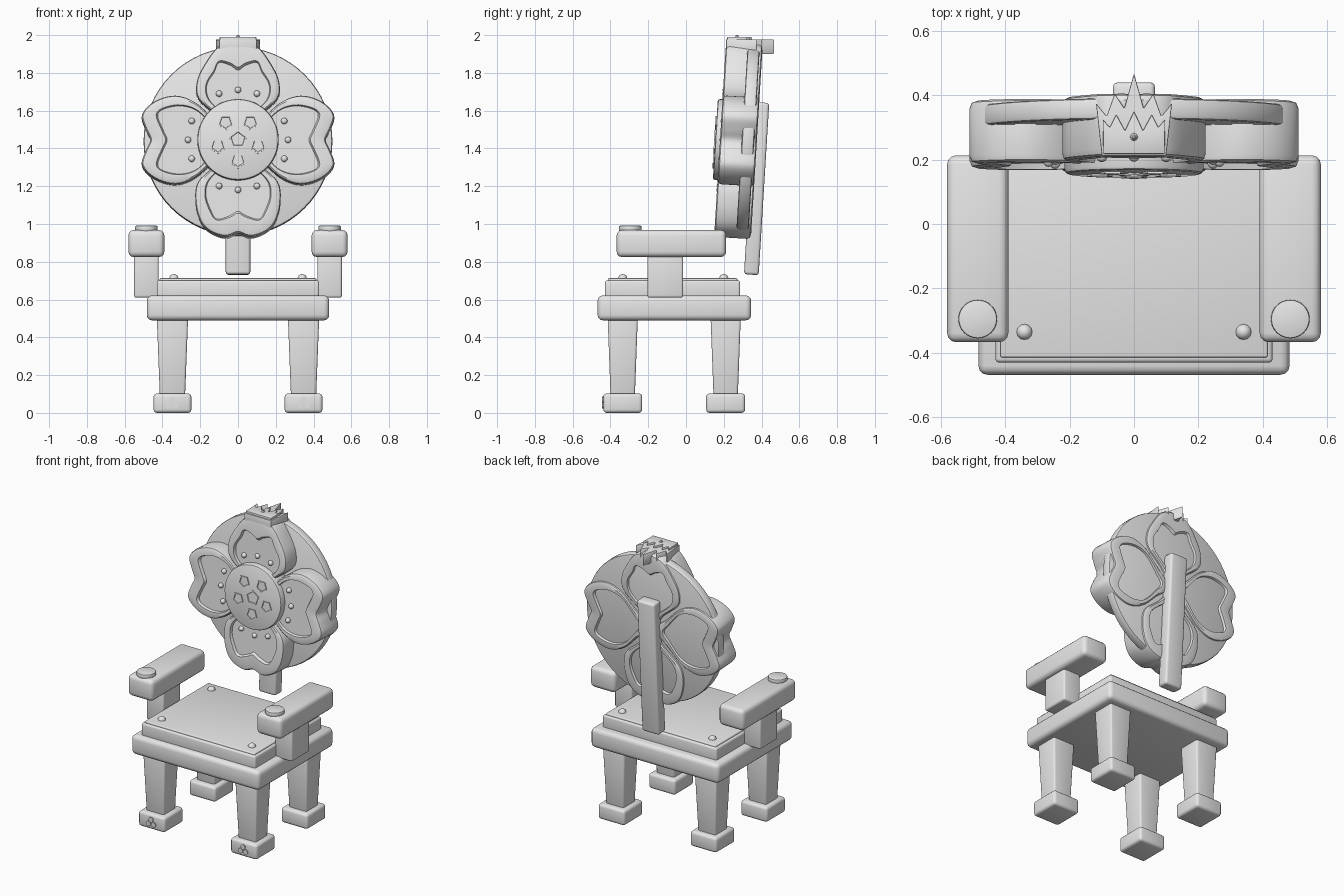
import bpy, bmesh, math
from mathutils import Matrix, Vector

if "Cube" in bpy.data.objects:
    bpy.data.objects.remove(bpy.data.objects["Cube"])

grey = bpy.data.materials.new("plain_grey")
grey.diffuse_color = (0.8, 0.8, 0.8, 1)
grey.use_nodes = True
grey.node_tree.nodes["Principled BSDF"].inputs["Base Color"].default_value = grey.diffuse_color

# Tilted frame shared by all backrest parts (local y is depth, negative = front)
TILT = Matrix.Translation((0, 0.28, 1.44)) @ Matrix.Rotation(math.radians(-3.5), 4, 'X')


def finish(name, bm, bevel=0, segs=3, matrix=None):
    """Bevel sharp edges, smooth by angle and link the object."""
    bmesh.ops.recalc_face_normals(bm, faces=bm.faces)
    if bevel:
        sharp = [e for e in bm.edges if len(e.link_faces) == 2 and e.calc_face_angle() > 0.7]
        bmesh.ops.bevel(bm, geom=sharp, offset=bevel, segments=segs, profile=0.5,
                        affect='EDGES', clamp_overlap=True)
    if matrix:
        bm.transform(matrix)
    me = bpy.data.meshes.new(name)
    bm.to_mesh(me)
    bm.free()
    me.materials.append(grey)
    me.shade_smooth()
    me.set_sharp_from_angle(angle=math.radians(32))
    ob = bpy.data.objects.new(name, me)
    bpy.context.collection.objects.link(ob)
    return ob


def box(name, x, y, z, bevel=0.015, taper=1.0, matrix=None):
    """Box from ranges; taper scales the bottom face."""
    bm = bmesh.new()
    bmesh.ops.create_cube(bm, size=1)
    c = Vector((sum(x) / 2, sum(y) / 2, sum(z) / 2))
    for v in bm.verts:
        k = taper if v.co.z < 0 else 1
        v.co = c + Vector((v.co.x * (x[1] - x[0]) * k, v.co.y * (y[1] - y[0]) * k,
                           v.co.z * (z[1] - z[0])))
    return finish(name, bm, bevel, matrix=matrix)


def disc(name, center, r, depth, axis='Z', sides=32, bevel=0, matrix=None, spin=0):
    bm = bmesh.new()
    m = Matrix.Translation(center)
    if axis == 'Y':
        m = m @ Matrix.Rotation(math.pi / 2, 4, 'X')
    m = m @ Matrix.Rotation(spin, 4, 'Z')
    bmesh.ops.create_cone(bm, cap_ends=True, segments=sides, radius1=r, radius2=r,
                          depth=depth, matrix=m)
    return finish(name, bm, bevel, 2, matrix)


def stud(name, center, r, matrix=None):
    bm = bmesh.new()
    bmesh.ops.create_uvsphere(bm, u_segments=12, v_segments=8, radius=r,
                              matrix=Matrix.Translation(center))
    return finish(name, bm, matrix=matrix)


def loft(bm, rings):
    """Skin closed rings of points and cap both ends."""
    vs = [[bm.verts.new(p) for p in ring] for ring in rings]
    n = len(vs[0])
    for a, b in zip(vs, vs[1:]):
        for i in range(n):
            bm.faces.new((a[i], a[(i + 1) % n], b[(i + 1) % n], b[i]))
    bm.faces.new(vs[0])
    bm.faces.new(vs[-1])


def smooth_outline(half, steps=5):
    """Mirror a half outline and round it with a closed spline."""
    pts = [Vector(p) for p in half]
    pts += [Vector((p[0], -p[1])) for p in half[-2:0:-1]]
    n, out = len(pts), []
    for i in range(n):
        a, b, c, d = (pts[(i + k) % n] for k in (-1, 0, 1, 2))
        for s in range(steps):
            t = s / steps
            out.append(0.5 * (2 * b + (c - a) * t + (2 * a - 5 * b + 4 * c - d) * t * t
                              + (3 * b - a - 3 * c + d) * t ** 3))
    return out


# Legs and feet
for sx in (-1, 1):
    for y, end in ((-0.335, "front"), (0.21, "back")):
        cx = sx * 0.347
        box(end + "_leg", (cx - .083, cx + .083), (y - .08, y + .08), (0.08, 0.51), .012, 0.8)
        box(end + "_foot", (cx - .1, cx + .1), (y - .103, y + .103), (0, 0.103), .018)
    # Trefoil on the front foot
    for dx, z in ((0, .069), (-.019, .039), (.019, .039)):
        disc("foot_trefoil", (sx * .347 + dx, -.439, z), .017, .012, 'Y', 10)

# Seat
box("seat_frame", (-.483, .483), (-.468, .345), (.49, .622), .028)
box("seat_cushion", (-.43, .43), (-.43, .287), (.6, .702), .012)
box("seat_panel", (-.415, .415), (-.414, .272), (.69, .713), .006)
for sx in (-1, 1):
    for y in (-.335, .2):
        stud("seat_stud", (sx * .34, y, .71), .025)

# Armrests
for sx in (-1, 1):
    box("arm_support", sorted((sx * .42, sx * .55)), (-.205, -.015), (.61, .85), .012)
    box("armrest", sorted((sx * .39, sx * .58)), (-.367, .213), (.825, .968), .028)
    disc("arm_disc", (sx * .485, -.295, .976), .06, .03, bevel=.006)

# Back post and round back plate
box("back_post", (-.065, .065), (.07, .148), (-.703, .21), .015, matrix=TILT)
disc("back_plate", (0, .048, 0), .5, .065, 'Y', 64, .012, TILT)

# Petals: half outlines as (distance from centre, half width)
base = [(.02, 0), (.12, .1)]
inner_base = [(.09, 0), (.13, .06), (.21, .15)]
side = (base + [(.22, .195), (.33, .235), (.44, .205), (.508, .135), (.49, .06), (.465, 0)],
        inner_base + [(.3, .18), (.39, .165), (.425, .13), (.395, .05), (.375, 0)])
top = (base + [(.22, .21), (.32, .215), (.42, .165), (.49, .11), (.52, .05), (.525, 0)],
       inner_base + [(.29, .165), (.36, .125), (.41, .1), (.395, .04), (.37, 0)])
bottom = (base + [(.22, .21), (.33, .225), (.43, .2), (.485, .15), (.515, .07), (.495, 0)],
          inner_base + [(.29, .17), (.37, .145), (.42, .11), (.4, .04), (.378, 0)])
# Loft sections: blend from outer to inner outline, and depth
sections = [(1, -.082), (.9, -.1), (.3, -.1), (.08, -.094), (0, -.078),
            (0, .073), (.08, .089), (.3, .095), (.9, .095), (1, .077)]
for k, (name, shape) in enumerate((("right", side), ("top", top), ("left", side), ("bottom", bottom))):
    outer, inner = (smooth_outline(h) for h in shape)
    turn = TILT @ Matrix.Rotation(-k * math.pi / 2, 4, 'Y')
    bm = bmesh.new()
    loft(bm, [[(p.x, y, p.y) for p in (o.lerp(i, t) for o, i in zip(outer, inner))]
              for t, y in sections])
    finish(name + "_petal", bm, matrix=turn)
    for r, w in ((.245, .1), (.265, 0), (.245, -.1)):
        stud("petal_stud", (r, -.086, w), .017, turn)

# Flower centre with pentagon plates
disc("flower_centre", (0, -.06, 0), .215, .13, 'Y', 48, .012, TILT)


def pentagon(cx, cz, r, spin):
    """Thin pentagon plate with a sunken middle."""
    bm = bmesh.new()
    loft(bm, [[(cx + r * k * math.sin(a), y, cz + r * k * math.cos(a))
               for a in (spin + i * math.tau / 5 for i in range(5))]
              for k, y in ((1, -.12), (1, -.131), (.8, -.131), (.75, -.126))])
    finish("centre_pentagon", bm, matrix=TILT)


pentagon(0, 0, .05, 0)
for i in range(5):
    a = math.pi + i * math.tau / 5
    pentagon(.112 * math.sin(a), .112 * math.cos(a), .042, a)


# Crown with jagged points reaching backward
def crown(name, half, z0, z1, bevel):
    pts = half + [(-x, y) for x, y in reversed(half) if x]
    bm = bmesh.new()
    loft(bm, [[(x, y, z) for x, y in pts] for z in (z0, z1)])
    finish(name, bm, bevel, 2)


crown("crown_block", [(.1, .212), (.118, .375), (.085, .335), (.06, .405), (.03, .36), (0, .468)],
      1.9, 1.977, .004)
crown("crown_panel", [(.095, .218), (.097, .325), (.075, .3), (.055, .34), (.028, .29), (0, .35)],
      1.97, 1.99, .003)
bm = bmesh.new()
bmesh.ops.create_cone(bm, cap_ends=True, segments=8, radius1=.02, radius2=.004, depth=.02,
                      matrix=Matrix.Translation((0, .27, 1.99)))
finish("crown_gem", bm)
